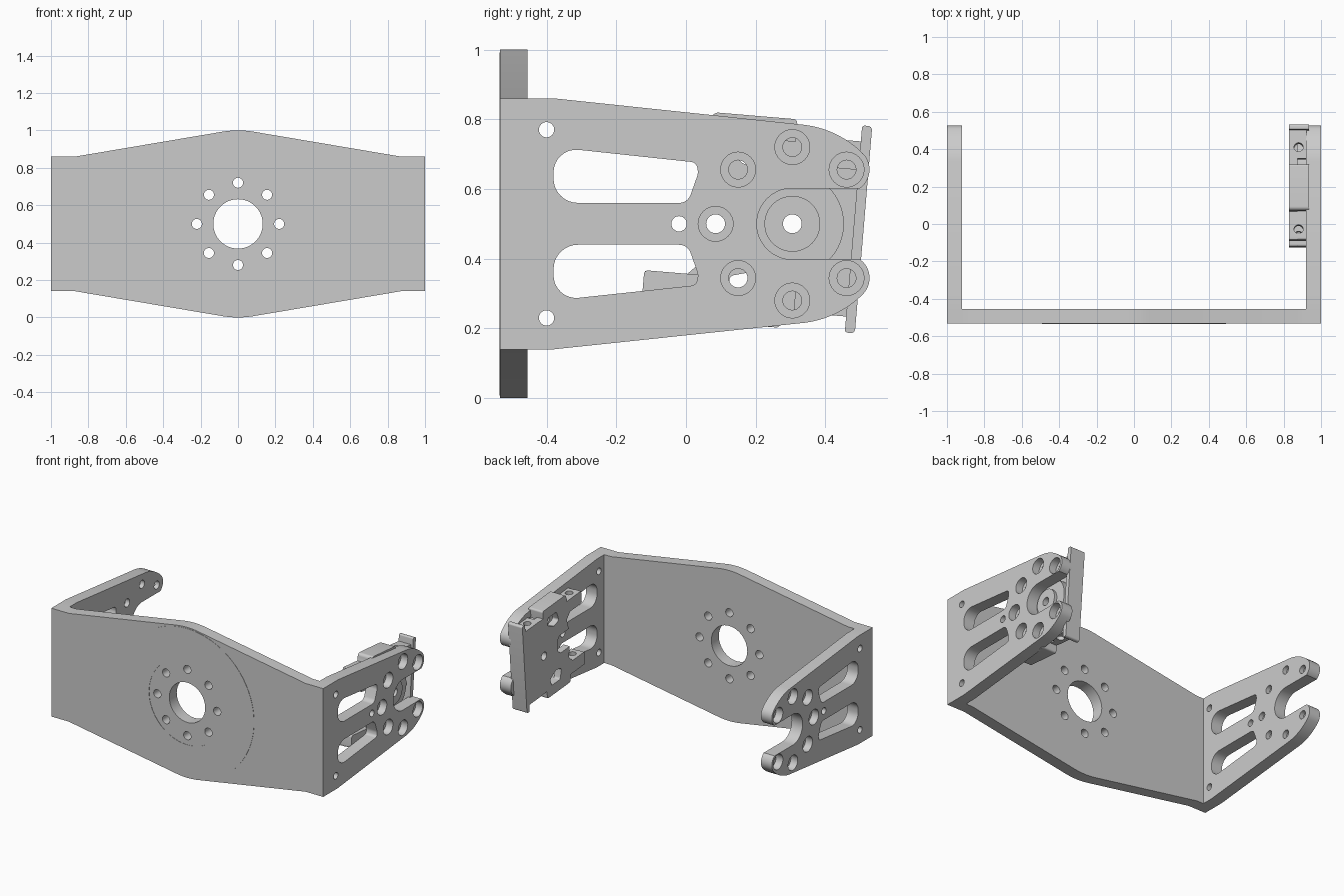
import bpy, bmesh
from math import sin, cos, tan, pi, radians
from mathutils import Vector

cube = bpy.data.objects.get("Cube")
if cube:
    bpy.data.objects.remove(cube, do_unlink=True)

AXES = {
    "x": lambda p, d: (d, p[0], p[1]),
    "y": lambda p, d: (p[0], d, p[1]),
    "z": lambda p, d: (p[0], p[1], d),
}


def arc(centre, r, start, end, n=16):
    angles = [radians(start + (end - start) * i / n) for i in range(n + 1)]
    return [(centre[0] + r * cos(t), centre[1] + r * sin(t)) for t in angles]


def circle(centre, r, n=40):
    return arc(centre, r, 0, 360, n)[:-1]


def rect(u0, u1, v0, v1):
    return [(u0, v0), (u1, v0), (u1, v1), (u0, v1)]


def flip(points, mid=0.0):
    return [(u, 2 * mid - v) for u, v in reversed(points)]


def rounded(corners, n=8):
    """Polygon with a fillet radius given for each corner (u, v, r)."""
    out = []
    for i, (u, v, r) in enumerate(corners):
        if r == 0:
            out.append((u, v))
            continue
        p = Vector((u, v))
        a = (Vector(corners[i - 1][:2]) - p).normalized()
        b = (Vector(corners[(i + 1) % len(corners)][:2]) - p).normalized()
        half = a.angle(b) / 2
        centre = p + (a + b).normalized() * (r / sin(half))
        start = (p + a * (r / tan(half)) - centre).normalized()
        end = (p + b * (r / tan(half)) - centre).normalized()
        for k in range(n + 1):
            out.append(tuple(centre + r * start.slerp(end, k / n).normalized()))
    return out


def prism(name, axis, points, lo, hi):
    bm = bmesh.new()
    bottom = [bm.verts.new(AXES[axis](p, lo)) for p in points]
    top = [bm.verts.new(AXES[axis](p, hi)) for p in points]
    bm.faces.new(bottom)
    bm.faces.new(top)
    for i in range(len(points)):
        bm.faces.new((bottom[i - 1], bottom[i], top[i], top[i - 1]))
    bmesh.ops.recalc_face_normals(bm, faces=bm.faces)
    mesh = bpy.data.meshes.new(name)
    bm.to_mesh(mesh)
    bm.free()
    obj = bpy.data.objects.new(name, mesh)
    bpy.context.collection.objects.link(obj)
    return obj


def combine(target, axis, points, lo, hi, operation):
    """Apply a boolean with a temporary prism."""
    tool = prism("cutter", axis, points, lo, hi)
    tool.hide_render = True
    mod = target.modifiers.new("boolean", "BOOLEAN")
    mod.object, mod.operation, mod.solver = tool, operation, "EXACT"
    select(target)
    bpy.ops.object.modifier_apply(modifier=mod.name)
    bpy.data.objects.remove(tool, do_unlink=True)


def add(target, *args):
    combine(target, *args, "UNION")


def cut(target, *args):
    combine(target, *args, "DIFFERENCE")


def select(obj):
    bpy.ops.object.select_all(action="DESELECT")
    obj.select_set(True)
    bpy.context.view_layer.objects.active = obj


def finish(obj):
    select(obj)
    bpy.ops.object.shade_smooth_by_angle(angle=radians(25))


FRONT, INNER = -0.535, -0.455
HUB = (0.305, 0.5)
BOLT_R = 0.22

# Front plate: wide hexagonal web with softly rounded peaks
lower = [(-1, 0.14), (-0.87, 0.14)] + arc((0, 0.5), 0.5, 261, 279, 10) + [(0.87, 0.14), (1, 0.14)]
frame = prism("bracket_frame", "y", lower + flip(lower, 0.5), FRONT + 0.002, INNER)

# Side arms: tapered plates ending in two lobes around an open slot
lobe = (HUB[0] + BOLT_R * cos(pi / 4), HUB[1] - BOLT_R * sin(pi / 4))
half_arm = ([(FRONT + 0.002, 0.14), (-0.38, 0.14)]
            + arc(HUB, 0.286, -83, -45)
            + arc(lobe, 0.066, -45, 56)
            + arc(HUB, 0.102, 270, 180))
arm = half_arm + flip(half_arm, HUB[1])[1:]
window = rounded([(-0.38, 0.56, 0.07), (0.005, 0.56, 0.035), (0.035, 0.645, 0.04),
                  (0.03, 0.676, 0.02), (-0.38, 0.72, 0.065)])
bolt_circle = [(HUB[0] + BOLT_R * cos(k * pi / 4), HUB[1] + BOLT_R * sin(k * pi / 4))
               for k in range(1, 8)]

for side in (-1, 1):
    add(frame, "x", arm, side * 0.92, side)
for shape in (window, flip(window, HUB[1])):
    cut(frame, "x", shape, -1.1, 1.1)
for spot in ((-0.4, 0.77), (-0.4, 0.23), (-0.02, 0.5)):
    cut(frame, "x", circle(spot, 0.022, 24), -1.1, 1.1)

# Counterbored bolt holes in both arms
for spot in bolt_circle:
    cut(frame, "x", circle(spot, 0.027, 24), -1.1, 1.1)
    for side in (-1, 1):
        cut(frame, "x", circle(spot, 0.05, 32), side * 0.95, side * 1.1)

# Hub opening and bolt ring in the front plate
cut(frame, "y", circle((0, 0.5), 0.132, 64), -0.6, -0.4)
for k in range(8):
    t = k * pi / 4
    cut(frame, "y", circle((BOLT_R * cos(t), 0.5 + BOLT_R * sin(t)), 0.027, 24), -0.6, -0.4)
finish(frame)

# Thin raised contact ring on the front face
ring = prism("contact_ring", "y", circle((0, 0.5), 0.492, 96), FRONT, FRONT + 0.004)
cut(ring, "y", circle((0, 0.5), 0.28, 64), -0.6, -0.4)
finish(ring)

# Carrier on the inside of the left arm, built around its hub and then tilted
X0, X_WEB, X_EAR, X_RIM = 0.83, 0.875, 0.921, 0.935
half_web = [(0.19, 0.25), (-0.01, 0.25), (-0.02, 0.28), (-0.25, 0.28), (-0.26, 0.25),
            (-0.41, 0.25), (-0.41, 0.17), (-0.29, 0.17), (-0.25, 0.13), (-0.265, 0.06),
            (-0.17, 0.06), (-0.135, 0.03)]
carrier = prism("arm_carrier", "x", half_web + flip(half_web), X0, X_WEB)
rear_ear = rounded([(-0.412, 0.168, 0.012), (-0.23, 0.168, 0), (-0.23, 0.251, 0),
                    (-0.412, 0.251, 0.012)])
front_ear = rect(0.025, 0.18, 0.17, 0.252)
rim = rounded([(-0.257, 0.235, 0), (-0.01, 0.235, 0), (-0.01, 0.3, 0.012), (-0.257, 0.3, 0.02)])
for shape, top in ((rear_ear, X_EAR), (front_ear, X_EAR), (rim, X_RIM)):
    add(carrier, "x", shape, X0, top)
    add(carrier, "x", flip(shape), X0, top)

# Hub disc, raised boss and end flange
add(carrier, "x", circle((0, 0), 0.148, 64), X0, X_EAR)
add(carrier, "x", circle((0, 0), 0.08, 48), X0 + 0.01, 0.94)
flange = rounded([(0.176, -0.298, 0.008), (0.205, -0.298, 0.012),
                  (0.205, 0.298, 0.012), (0.176, 0.298, 0.008)])
add(carrier, "x", flange, X0, X_RIM)

# Carrier openings: hub hole, lightening pockets and ear screw holes
cut(carrier, "x", circle((0, 0), 0.027, 24), 0.7, 1.1)
pocket = rounded([(-0.17, 0.165, 0.015), (-0.115, 0.15, 0.015), (-0.05, 0.185, 0.015),
                  (-0.06, 0.232, 0.012), (-0.15, 0.232, 0.015)])
for shape in (pocket, flip(pocket)):
    cut(carrier, "x", shape, 0.7, 1.1)
for along in (-0.355, 0.085):
    for side in (-1, 1):
        cut(carrier, "z", circle((0.88, along), 0.024, 24), side * 0.16, side * 0.27)
carrier.location = (0, HUB[0], HUB[1])
carrier.rotation_euler = (radians(-4.8), 0, 0)
finish(carrier)
